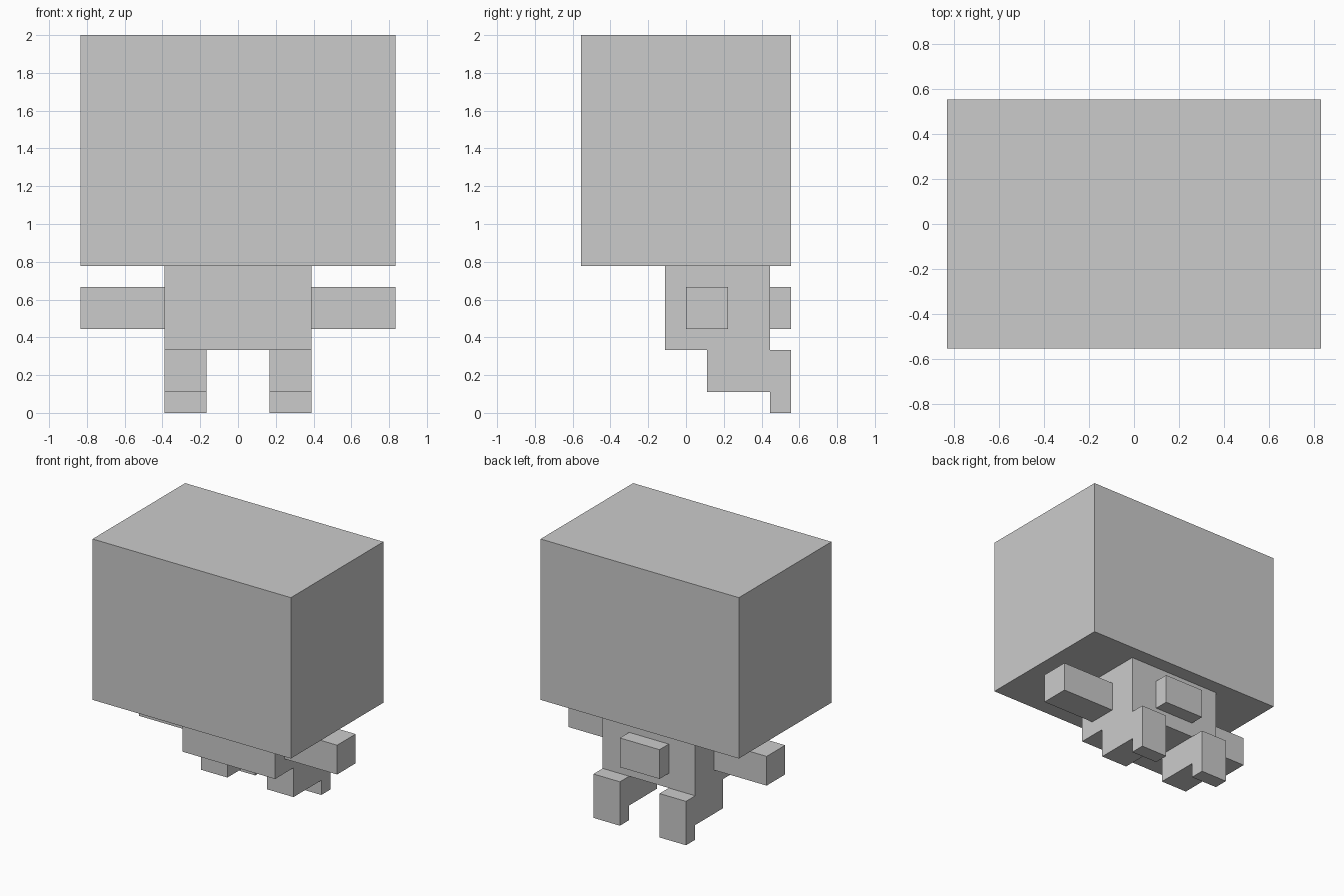
import bpy

cube = bpy.data.objects.get("Cube")
if cube:
    bpy.data.objects.remove(cube, do_unlink=True)

U = 1 / 9  # one block unit; the figure is 18 units tall

grey = bpy.data.materials.new("plain_grey")
grey.use_nodes = True
colour = (0.6, 0.6, 0.6, 1)
grey.diffuse_color = colour
grey.node_tree.nodes["Principled BSDF"].inputs["Base Color"].default_value = colour


def box(name, x, y, z):
    """Flat-faced block spanning the given (low, high) ranges in units."""
    spans = (x, y, z)
    centre = [(lo + hi) / 2 * U for lo, hi in spans]
    bpy.ops.mesh.primitive_cube_add(size=1, location=centre)
    ob = bpy.context.object
    ob.name = ob.data.name = name
    ob.scale = [(hi - lo) * U for lo, hi in spans]
    bpy.ops.object.transform_apply(location=False, rotation=False, scale=True)
    ob.data.materials.append(grey)
    return ob


def pair(name, x, y, z):
    """The same block on the left (+x) and right (-x)."""
    box("left_" + name, x, y, z)
    box("right_" + name, (-x[1], -x[0]), y, z)


# Big head over a small body
box("head", (-7.5, 7.5), (-5, 5), (7, 18))
box("body", (-3.5, 3.5), (-1, 4), (3, 7))

# Stubby tail on the back
box("tail", (-1.5, 1.5), (4, 5), (4, 6))

# Outstretched arms, legs and feet
pair("arm", (3.5, 7.5), (0, 2), (4, 6))
pair("leg", (1.5, 3.5), (1, 5), (1, 3))
pair("foot", (1.5, 3.5), (4, 5), (0, 1))
